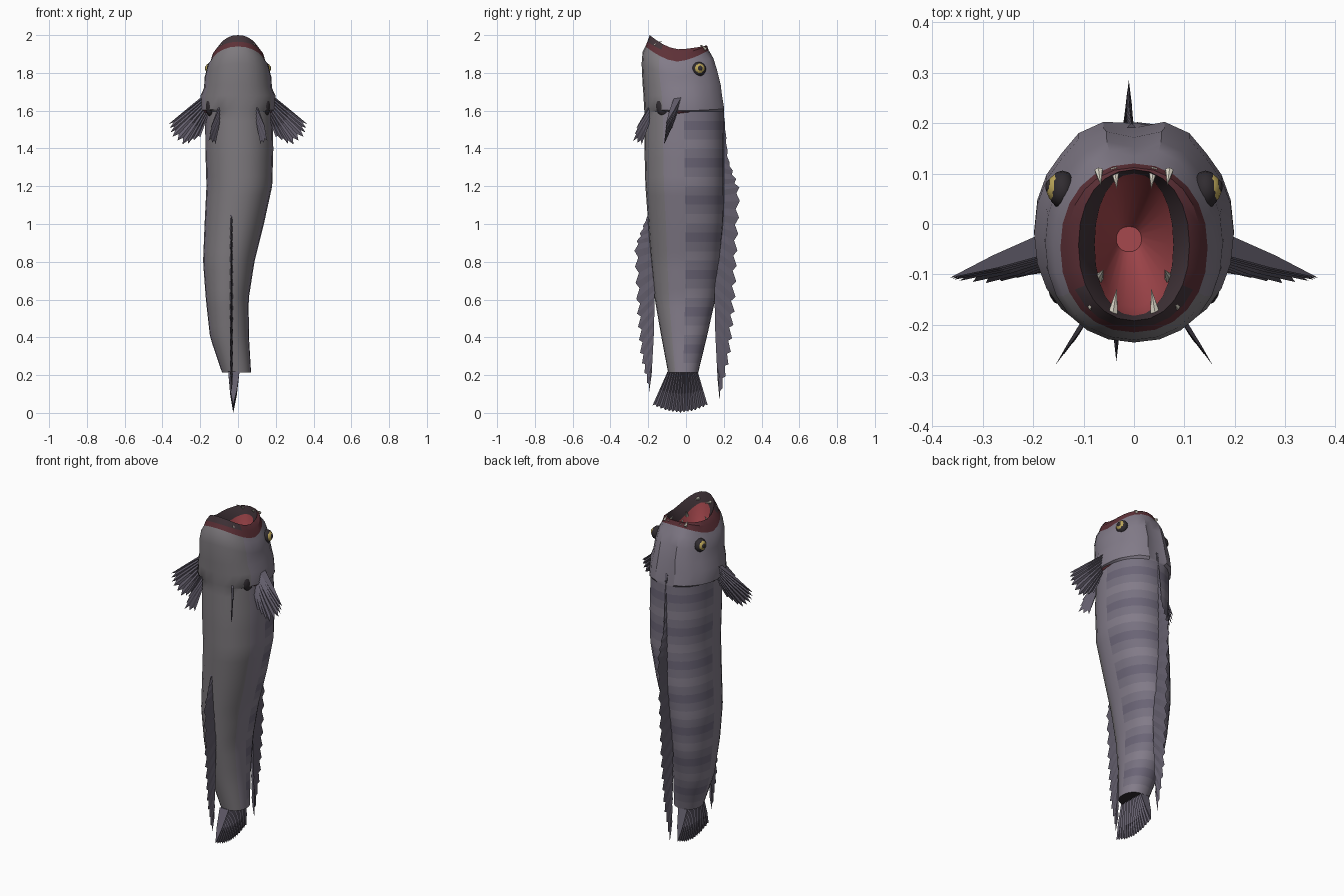
import bpy, bmesh, math
from mathutils import Vector

if "Cube" in bpy.data.objects:
    bpy.data.objects.remove(bpy.data.objects["Cube"])

def material(name, r, g, b):
    m = bpy.data.materials.new(name)
    m.diffuse_color = (r, g, b, 1)
    m.use_nodes = True
    m.node_tree.nodes["Principled BSDF"].inputs["Base Color"].default_value = m.diffuse_color
    return m

SKIN = material("skin", .225, .200, .250)
BELLY = material("belly", .210, .195, .210)
SOFT = material("soft_band", .185, .165, .215)
BAND = material("band", .145, .128, .180)
FIN = material("fin", .125, .112, .150)
LIP = material("lip", .11, .030, .038)
MOUTH = material("mouth", .38, .065, .075)
GUM = material("gum", .055, .035, .042)
DARK = material("dark", .03, .025, .03)
YELLOW = material("iris", .50, .38, .10)
TOOTH = material("tooth", .72, .68, .58)

def make_object(name, bm, mats, angle=40):
    bmesh.ops.recalc_face_normals(bm, faces=bm.faces)
    me = bpy.data.meshes.new(name)
    bm.to_mesh(me)
    bm.free()
    ob = bpy.data.objects.new(name, me)
    bpy.context.collection.objects.link(ob)
    for m in mats:
        me.materials.append(m)
    bpy.ops.object.select_all(action='DESELECT')
    ob.select_set(True)
    bpy.context.view_layer.objects.active = ob
    if angle:
        bpy.ops.object.shade_smooth_by_angle(angle=math.radians(angle))
    return ob

# Body: trunk sections (z, centre x, half width, front y, back y)
TRUNK = [(.215, -.008, .077, -.095, .065), (.4, -.045, .103, -.13, .11),
         (.6, -.057, .113, -.165, .155), (.8, -.049, .136, -.185, .18),
         (1.0, -.02, .157, -.20, .198), (1.2, .007, .174, -.215, .202),
         (1.4, .007, .18, -.22, .202), (1.595, .004, .178, -.22, .20)]

def section(z):
    for a, b in zip(TRUNK, TRUNK[1:]):
        if z <= b[0] + 1e-6:
            t = (z - a[0]) / (b[0] - a[0])
            return [p + (q - p) * t for p, q in zip(a, b)]

rings = []
STEPS = 28
for i in range(STEPS + 1):
    z, cx, hx, yf, yb = section(.215 + (1.595 - .215) * i / STEPS)
    rings.append((z, z, z, cx, hx, yf, yb))
# Gill flare, head, lip and throat sections (z front, z side, z back, then as above)
rings += [(1.61, 1.60, 1.61, 0, .198, -.222, .197),
          (1.68, 1.68, 1.68, 0, .198, -.225, .185),
          (1.74, 1.72, 1.74, 0, .180, -.230, .178),
          (1.85, 1.78, 1.82, 0, .176, -.235, .158),
          (1.91, 1.84, 1.88, 0, .160, -.230, .140),
          (1.94, 1.86, 1.92, 0, .146, -.215, .120),
          (1.965, 1.90, 1.945, 0, .134, -.205, .112),
          (2.00, 1.925, 1.945, 0, .110, -.192, .108),
          (1.94, 1.86, 1.90, 0, .078, -.182, .100),
          (1.82, 1.78, 1.80, 0, .070, -.165, .085),
          (1.64, 1.64, 1.64, -.01, .025, -.055, -.005)]
SEG = 24
BUMP = {4: 1.05, 5: 1.06, 6: .97, 7: 1.06, 8: 1.05}   # brow ridges on the back of the head
bm = bmesh.new()
loops = []
for i, (zf, zs, zb, cx, hx, yf, yb) in enumerate(rings):
    loop = []
    for k in range(SEG):
        a = 2 * math.pi * k / SEG
        c, s = math.cos(a), math.sin(a)
        z = zs + ((zb if s > 0 else zf) - zs) * abs(s) ** 1.5
        f = BUMP.get(k, 1) if STEPS < i < STEPS + 6 else 1
        x = cx + f * hx * math.copysign(abs(c) ** .92, c)
        y = (yf + yb) / 2 + f * (yb - yf) / 2 * math.copysign(abs(s) ** .92, s)
        loop.append(bm.verts.new((x, y, z)))
    loops.append(loop)
n = len(rings)
for i in range(n - 1):
    for k in range(SEG):
        q = (k + 1) % SEG
        f = bm.faces.new((loops[i][k], loops[i][q], loops[i + 1][q], loops[i + 1][k]))
        s = math.sin(2 * math.pi * (k + .5) / SEG)
        f.material_index = 0 if s > -.5 else 1
        if i < STEPS and s > -.05:
            f.material_index = (0, 6, 2, 6)[i % 4]
        if i == n - 6:
            f.material_index = 3
        if i == n - 5:
            f.material_index = 3 if s > -.6 else 7
        if i == n - 4:
            f.material_index = 7
        if i >= n - 3:
            f.material_index = 4
bm.faces.new(loops[0]).material_index = 5
bm.faces.new(loops[-1]).material_index = 4
make_object("body", bm, [SKIN, BELLY, BAND, LIP, MOUTH, DARK, SOFT, GUM], 30)

# Fins: pleated wedges between a root line and a ragged tip line
def along(pts, t):
    pts = [Vector(p) for p in pts]
    u = t * (len(pts) - 1)
    i = min(int(u), len(pts) - 2)
    return pts[i].lerp(pts[i + 1], u - i)

def fin(name, roots, tips, rays, normal, thick, notch):
    bm = bmesh.new()
    nv = Vector(normal).normalized()
    rows = []
    for i in range(2 * rays + 1):
        r, e = along(roots, i / (2 * rays)), along(tips, i / (2 * rays))
        t = thick
        if i % 2:
            e = r.lerp(e, 1 - notch)
            t = thick * .6
        m = r.lerp(e, .55)
        rows.append([bm.verts.new(p) for p in
                     (r + nv * t, m + nv * t * .6, e, m - nv * t * .6, r - nv * t)])
    for a, b in zip(rows, rows[1:]):
        for j in range(5):
            q = (j + 1) % 5
            bm.faces.new((a[j], a[q], b[q], b[j]))
    bm.faces.new(rows[0])
    bm.faces.new(rows[-1])
    make_object(name, bm, [FIN], 0)

X = (1, 0, 0)
fin("dorsal_fin",
    [(-.005, .19, 1.66), (-.008, .19, 1.38), (-.01, .185, 1.16), (-.012, .175, .92),
     (-.014, .150, .66), (-.016, .155, .42), (-.018, .167, .18)],
    [(-.005, .20, 1.60), (-.008, .225, 1.34), (-.01, .288, 1.18), (-.012, .272, .86),
     (-.014, .26, .56), (-.016, .235, .30), (-.018, .178, .065)],
    22, X, .009, .20)
fin("anal_fin",
    [(-.035, -.185, 1.08), (-.035, -.18, .9), (-.035, -.165, .65), (-.035, -.17, .42), (-.035, -.182, .2)],
    [(-.035, -.21, 1.03), (-.035, -.274, .88), (-.035, -.262, .56), (-.035, -.242, .30), (-.035, -.195, .11)],
    15, X, .008, .20)
fin("tail_fin", [(-.022, -.098, .218), (-.022, .062, .218)],
    [(-.025, -.177, .04), (-.025, -.10, .01), (-.025, -.03, 0), (-.025, .04, .01), (-.025, .115, .04)],
    14, X, .03, .05)
for side, m in (("left", -1), ("right", 1)):
    fin(side + "_pectoral_fin",
        [(m * .165, -.035, 1.69), (m * .165, -.05, 1.64), (m * .165, -.065, 1.58)],
        [(m * .366, -.107, 1.53), (m * .355, -.112, 1.47), (m * .285, -.118, 1.415), (m * .20, -.10, 1.46)],
        8, (m * .35, 1, 0), .022, .12)
    fin(side + "_pelvic_fin",
        [(m * .10, -.195, 1.62), (m * .10, -.195, 1.54)],
        [(m * .145, -.262, 1.51), (m * .156, -.280, 1.44), (m * .12, -.235, 1.42)],
        4, (m * 1, .8, 0), .005, .15)

# Ball helper for eyes and gills
def ball(name, loc, rad, mat, u=14, v=8):
    bm = bmesh.new()
    bmesh.ops.create_uvsphere(bm, u_segments=u, v_segments=v, radius=1)
    bmesh.ops.scale(bm, vec=rad, verts=bm.verts)
    bmesh.ops.translate(bm, vec=loc, verts=bm.verts)
    make_object(name, bm, [mat])

for side, m in (("left", -1), ("right", 1)):
    ball(side + "_eye_socket", (m * .142, .068, 1.82), (.028, .038, .038), DARK)
    ball(side + "_iris", (m * .147, .070, 1.822), (.027, .031, .031), YELLOW)
    ball(side + "_pupil", (m * .166, .074, 1.824), (.010, .015, .015), DARK)
    ball(side + "_gill_slit", (m * .168, -.03, 1.60), (.020, .07, .018), LIP)
    ball(side + "_gill_opening", (m * .148, -.115, 1.625), (.024, .045, .055), DARK)

# Teeth: cones leaning in over the mouth
def tooth(name, base, tip, radius):
    base, tip = Vector(base), Vector(tip)
    d = tip - base
    bm = bmesh.new()
    bmesh.ops.create_cone(bm, segments=6, radius1=radius, radius2=0, depth=d.length, cap_ends=True)
    bmesh.ops.rotate(bm, verts=bm.verts, matrix=d.to_track_quat('Z', 'Y').to_matrix())
    bmesh.ops.translate(bm, verts=bm.verts, vec=(base + tip) / 2)
    make_object(name, bm, [TOOTH])

for m in (-1, 1):
    tooth("upper_front_tooth", (m * .038, .108, 1.925), (m * .034, .07, 1.95), .010)
    tooth("upper_side_tooth", (m * .07, .106, 1.925), (m * .066, .078, 1.95), .009)
    tooth("lower_fang", (m * .042, -.178, 1.955), (m * .034, -.128, 1.965), .011)
    tooth("lower_side_tooth", (m * .085, -.165, 1.945), (m * .078, -.155, 1.965), .007)
    tooth("lower_back_tooth", (m * .07, -.108, 1.87), (m * .06, -.09, 1.91), .010)
